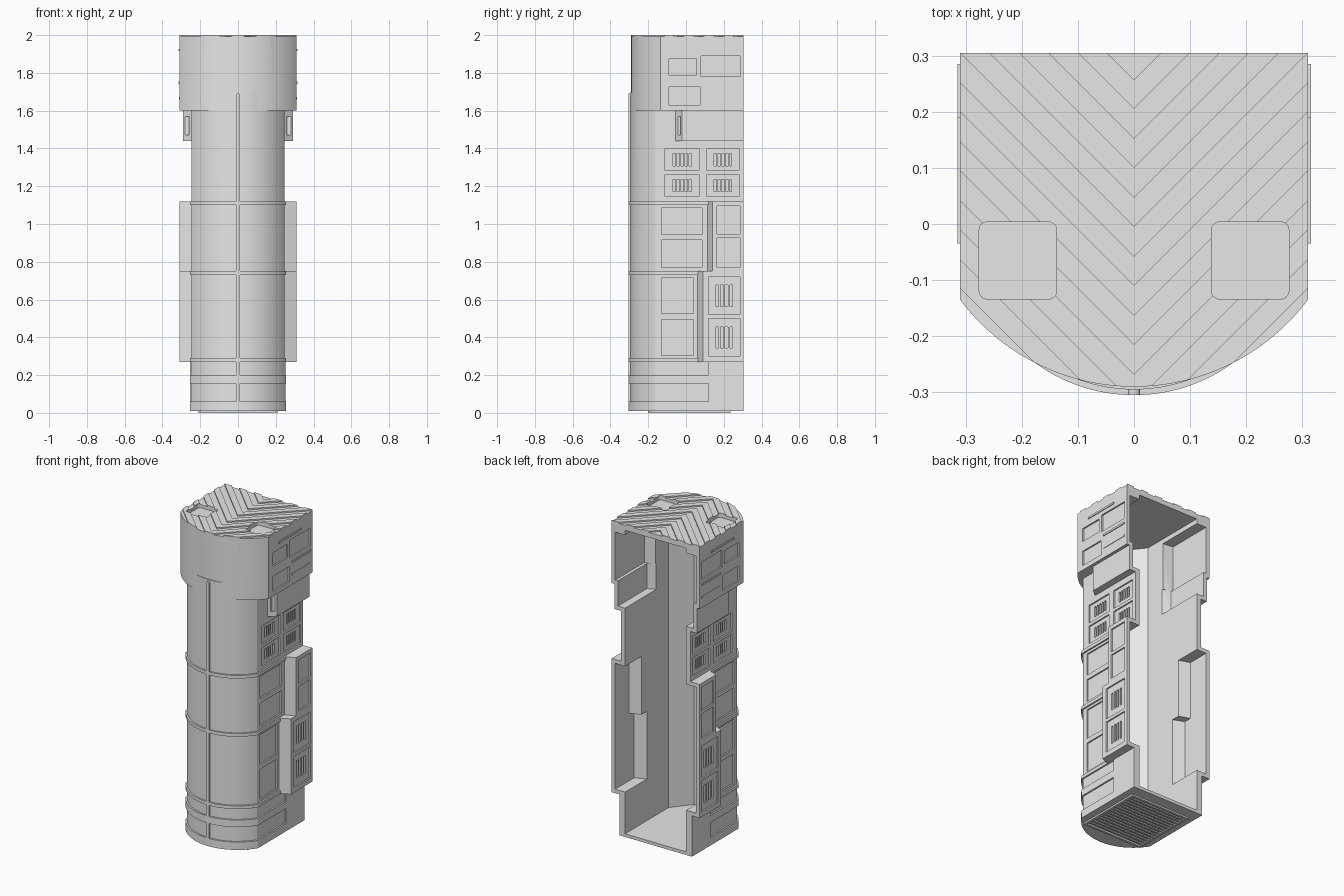
import bpy, bmesh, math

cube = bpy.data.objects.get("Cube")
if cube:
    bpy.data.objects.remove(cube, do_unlink=True)

grey = bpy.data.materials.new("plain_grey")
grey.use_nodes = True
grey.diffuse_color = (0.8, 0.8, 0.8, 1)
grey.node_tree.nodes["Principled BSDF"].inputs["Base Color"].default_value = (0.8, 0.8, 0.8, 1)

BACK = 0.305


# Each prism is (outline, bottom, top); boxes are prisms with a rectangular outline
def box(x0, x1, y0, y1, z0, z1):
    return ([(x0, y0), (x1, y0), (x1, y1), (x0, y1)], z0, z1)


def both(prisms):
    return prisms + [([(-x, y) for x, y in p], a, b) for p, a, b in prisms]


def d_shape(half, radius, centre, back=BACK, steps=40):
    a = math.asin(half / radius)
    arc = [(radius * math.sin(a - 2 * a * i / steps),
            centre - radius * math.cos(a - 2 * a * i / steps)) for i in range(steps + 1)]
    return [(half, back)] + arc + [(-half, back)]


def rounded(cx, cy, half, r):
    pts = []
    for q in range(4):
        qa = q * math.pi / 2
        sx = 1 if q in (0, 3) else -1
        sy = 1 if q < 2 else -1
        for i in range(5):
            t = qa + i * math.pi / 8
            pts.append((cx + sx * (half - r) + r * math.cos(t), cy + sy * (half - r) + r * math.sin(t)))
    return pts


def build(name, prisms):
    bm = bmesh.new()
    for outline, z0, z1 in prisms:
        low = [bm.verts.new((x, y, z0)) for x, y in outline]
        high = [bm.verts.new((x, y, z1)) for x, y in outline]
        bm.faces.new(low[::-1])
        bm.faces.new(high)
        for i in range(len(low)):
            j = (i + 1) % len(low)
            bm.faces.new((low[i], low[j], high[j], high[i]))
    bmesh.ops.recalc_face_normals(bm, faces=bm.faces)
    mesh = bpy.data.meshes.new(name)
    bm.to_mesh(mesh)
    bm.free()
    mesh.materials.append(grey)
    obj = bpy.data.objects.new(name, mesh)
    bpy.context.collection.objects.link(obj)
    return obj


def select(obj):
    bpy.ops.object.select_all(action='DESELECT')
    obj.select_set(True)
    bpy.context.view_layer.objects.active = obj


def combine(target, prisms, operation):
    helper = build("helper", prisms)
    helper.hide_render = True
    mod = target.modifiers.new("shape", 'BOOLEAN')
    mod.operation = operation
    mod.solver = 'EXACT'
    mod.object = helper
    select(target)
    bpy.ops.object.modifier_apply(modifier=mod.name)
    bpy.data.objects.remove(helper, do_unlink=True)


# Outer shell: column, head, hoops, rear base and chamfered side housings
def housing(x, y0, y1, z0, z1):
    return both([([(0.2, y0), (0.245, y0), (x, y1), (x, BACK), (0.2, BACK)], z0, z1)])


shell = build("shell", [(d_shape(0.245, 0.29, -0.005), 0.01, 1.7)])
combine(shell, [(d_shape(0.31, 0.3875, 0.0975), 1.6, 2.0)], 'UNION')
hoop = d_shape(0.255, 0.3, -0.005, 0.125)
hoops = [(0.01, 0.06), (0.155, 0.2), (0.27, 0.29), (0.73, 0.75), (1.1, 1.12)]
combine(shell, [(hoop, a, b) for a, b in hoops], 'UNION')
combine(shell, [box(-0.255, 0.255, 0.12, BACK, 0.01, 0.28)], 'UNION')
combine(shell, housing(0.31, 0.06, 0.09, 0.27, 0.75), 'UNION')
combine(shell, housing(0.31, 0.115, 0.14, 0.74, 1.12), 'UNION')
combine(shell, housing(0.29, -0.055, -0.02, 1.44, 1.62), 'UNION')

# Hollow interior, open at the back
cavity = [(0.215, 0.4), (0.215, -0.13), (0.12, -0.25), (-0.12, -0.25), (-0.215, -0.13), (-0.215, 0.4)]
combine(shell, [(cavity, 0.03, 1.96)], 'DIFFERENCE')


def pocket(x, y0, y1, z0, z1):
    combine(shell, both([([(0.19, y0), (0.21, y0), (x, y1), (x, 0.4), (0.19, 0.4)], z0, z1)]), 'DIFFERENCE')


pocket(0.285, 0.085, 0.115, 0.295, 0.725)
pocket(0.285, 0.14, 0.165, 0.72, 1.095)
pocket(0.265, -0.01, 0.015, 1.465, 1.63)
pocket(0.285, 0.0, 0.01, 1.625, 1.93)

# Sunken side frames: surface x, y range, z range, number of slots
frames = [(0.31, -0.09, 0.055, 1.79, 1.875, 0), (0.31, -0.09, 0.075, 1.63, 1.725, 0),
          (0.31, 0.08, 0.285, 1.78, 1.89, 0)]
for z0, z1 in ((1.145, 1.262), (1.282, 1.4)):
    frames += [(0.245, -0.11, 0.07, z0, z1, 5), (0.245, 0.11, 0.28, z0, z1, 5)]
for z0, z1 in ((0.77, 0.925), (0.945, 1.095)):
    frames += [(0.31, 0.165, 0.285, z0, z1, 0), (0.245, -0.13, 0.085, z0, z1 - 0.01, 0)]
for z0, z1 in ((0.3, 0.5), (0.52, 0.72)):
    frames += [(0.31, 0.12, 0.285, z0, z1, 4), (0.245, -0.13, 0.04, z0 + 0.005, z1 - 0.005, 0)]
combine(shell, both([box(x - 0.009, x + 0.03, y0, y1, z0, z1) for x, y0, y1, z0, z1, n in frames]),
        'DIFFERENCE')

# Narrow vent slots inside the frames
slots = []
for x, y0, y1, z0, z1, n in frames:
    pitch = (y1 - y0) * 0.6 / max(n, 1)
    for i in range(n):
        y = (y0 + y1) / 2 + (i - (n - 1) / 2) * pitch
        rim = (z1 - z0) * 0.22
        slots.append(box(x - 0.019, x, y - pitch * 0.3, y + pitch * 0.3, z0 + rim, z1 - rim))
slots.append(box(0.26, 0.285, -0.045, -0.028, 1.47, 1.57))
combine(shell, both(slots), 'DIFFERENCE')

# Chevron grooves and hatches on the top
chevrons = []
for k in range(8):
    a = 0.31 - k * 0.105
    b = a - 0.0525
    chevrons.append(([(0, b), (0.5, b + 0.5), (0.5, a + 0.5), (0, a), (-0.5, a + 0.5), (-0.5, b + 0.5)],
                     1.992, 2.05))
combine(shell, chevrons, 'DIFFERENCE')
combine(shell, both([(rounded(0.207, -0.065, 0.069, 0.015), 1.972, 2.05)]), 'DIFFERENCE')
select(shell)
bpy.ops.object.shade_smooth_by_angle(angle=math.radians(25))

# Front spine with a rounded tip
spine = [box(-0.011, 0.011, -0.305, -0.28, 0.02, 1.68)]
build("front_spine", spine)
bpy.ops.mesh.primitive_cylinder_add(vertices=20, radius=0.011, depth=0.025,
                                    location=(0, -0.2925, 1.68), rotation=(math.pi / 2, 0, 0))
tip = bpy.context.object
tip.name = "spine_tip"
tip.data.materials.append(grey)
bpy.ops.object.shade_smooth_by_angle()

# Raised trim bars on the head sides
build("head_trim", both([box(0.3, 0.315, -0.035, 0.19, 1.915, 1.927),
                         box(0.3, 0.315, 0.1, 0.285, 1.742, 1.754),
                         box(0.3, 0.313, 0.1, 0.285, 1.66, 1.672)]))

# Slatted grille under the base
grille = both([box(0.195, 0.21, -0.2, 0.235, 0, 0.015)])
grille += [box(-0.195, 0.195, y, y + 0.015, 0, 0.015) for y in (-0.2, 0.22)]
grille += [box(-0.195, 0.195, -0.172 + i * 0.026, -0.159 + i * 0.026, 0.003, 0.015) for i in range(15)]
build("bottom_grille", grille)
